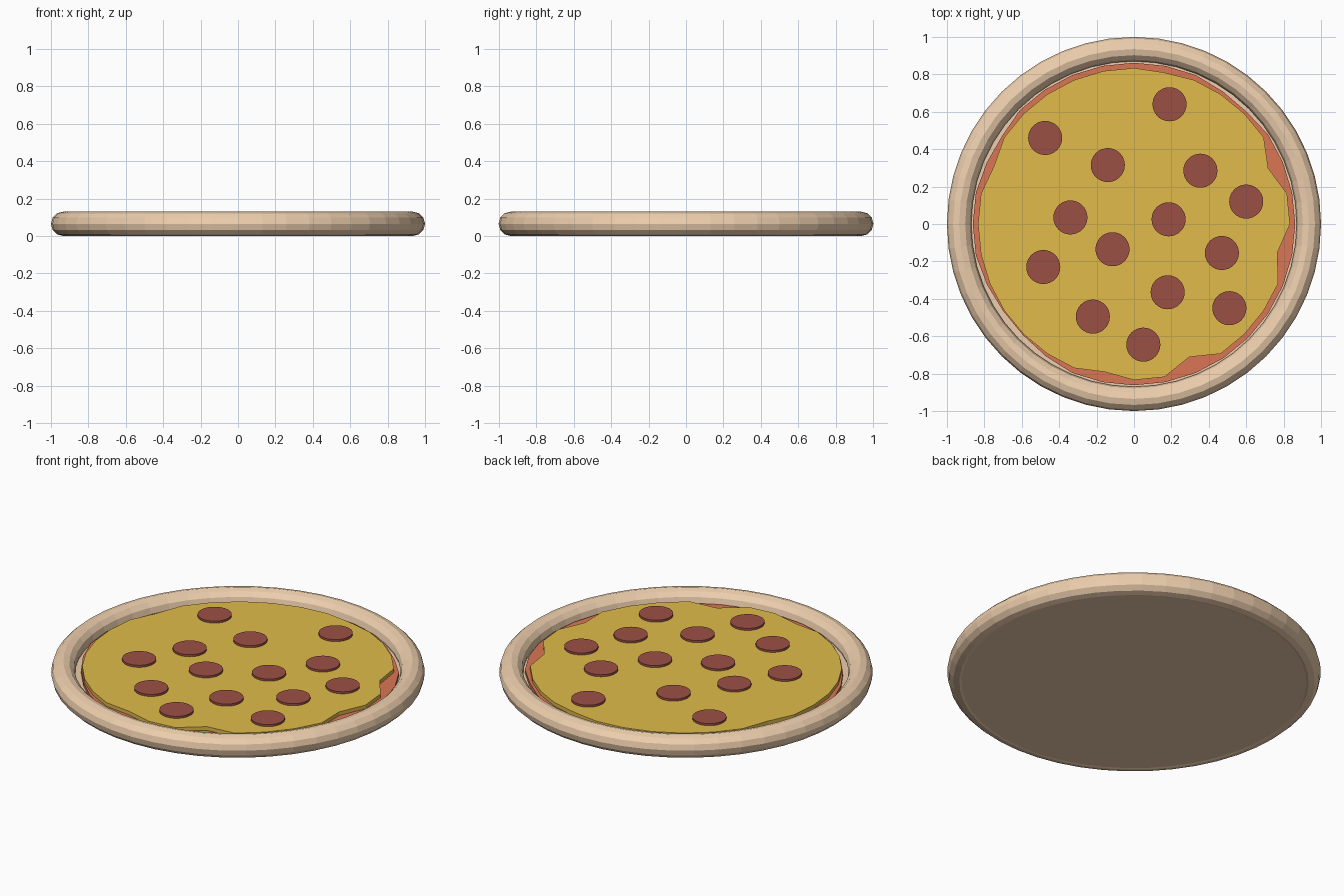
import bpy, bmesh
from math import cos, sin, tau

if "Cube" in bpy.data.objects:
    bpy.data.objects.remove(bpy.data.objects["Cube"])


def material(name, rgb):
    m = bpy.data.materials.new(name)
    m.diffuse_color = (*rgb, 1)
    m.use_nodes = True
    m.node_tree.nodes["Principled BSDF"].inputs["Base Color"].default_value = m.diffuse_color
    return m


DOUGH = material("dough", (0.85, 0.62, 0.42))
SAUCE = material("tomato", (0.70, 0.18, 0.09))
CHEESE = material("melted_cheese", (0.75, 0.50, 0.07))
MEAT = material("cured_meat", (0.33, 0.08, 0.06))


def finish(bm, name, mat):
    bmesh.ops.recalc_face_normals(bm, faces=bm.faces)
    me = bpy.data.meshes.new(name)
    bm.to_mesh(me)
    bm.free()
    ob = bpy.data.objects.new(name, me)
    me.materials.append(mat)
    bpy.context.collection.objects.link(ob)
    return ob


def slab(name, radii, z0, z1, mat, x=0, y=0):
    """Flat disc whose outline follows a list of radii at even angles."""
    bm = bmesh.new()
    n = len(radii)
    outline = [bm.verts.new((x + r * cos(tau * i / n), y + r * sin(tau * i / n), z0))
               for i, r in enumerate(radii)]
    face = bm.faces.new(outline)
    top = bmesh.ops.extrude_face_region(bm, geom=[face], use_keep_orig=True)
    verts = [v for v in top["geom"] if isinstance(v, bmesh.types.BMVert)]
    bmesh.ops.translate(bm, verts=verts, vec=(0, 0, z1 - z0))
    return finish(bm, name, mat)


# Raised crust ring
bpy.ops.mesh.primitive_torus_add(major_segments=48, minor_segments=12,
                                 major_radius=0.935, minor_radius=0.065,
                                 location=(0, 0, 0.065))
crust = bpy.context.object
crust.name = "crust_rim"
crust.data.materials.append(DOUGH)

# Dough base
slab("dough_base", [0.925] * 48, 0.003, 0.05, DOUGH)

# Sauce with a few spots where it stops short of the rim
sauce = [0.862] * 32
for i, r in {4: 0.85, 5: 0.853, 13: 0.848, 14: 0.853,
             18: 0.85, 19: 0.84, 20: 0.84, 21: 0.85}.items():
    sauce[i] = r
slab("sauce", sauce, 0.045, 0.07, SAUCE)

# Cheese with an uneven edge
cheese = [0.834] * 32
for i, r in {2: 0.777, 7: 0.826, 14: 0.81, 23: 0.806, 26: 0.77, 31: 0.782}.items():
    cheese[i] = r
slab("cheese", cheese, 0.068, 0.092, CHEESE)

# Pepperoni slices
spots = [(0.19, 0.64), (-0.475, 0.46), (-0.14, 0.315), (0.355, 0.285), (0.60, 0.12),
         (-0.34, 0.035), (0.185, 0.025), (-0.115, -0.135), (-0.485, -0.23), (0.47, -0.155),
         (0.18, -0.365), (0.51, -0.45), (-0.22, -0.495), (0.05, -0.645)]
for i, (x, y) in enumerate(spots, 1):
    slab(f"pepperoni_{i:02d}", [0.091] * 32, 0.09, 0.104, MEAT, x, y)
